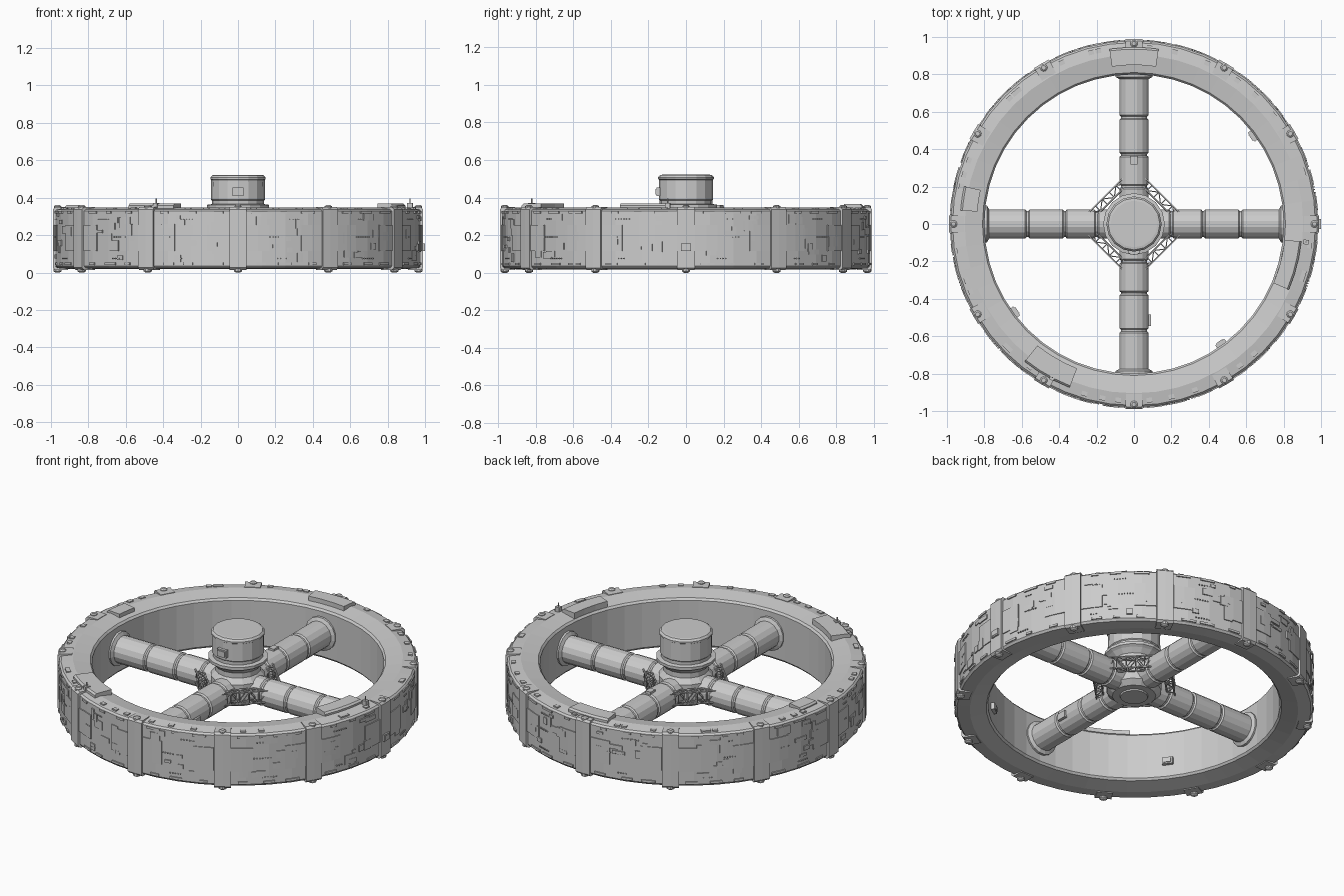
import bpy, bmesh, math, random
from mathutils import Vector, Matrix

if "Cube" in bpy.data.objects:
    bpy.data.objects.remove(bpy.data.objects["Cube"])

random.seed(4)
R = math.radians


def finish(bm, name, smooth=None):
    bmesh.ops.recalc_face_normals(bm, faces=bm.faces)
    me = bpy.data.meshes.new(name)
    bm.to_mesh(me)
    bm.free()
    ob = bpy.data.objects.new(name, me)
    bpy.context.collection.objects.link(ob)
    if smooth:
        bpy.context.view_layer.objects.active = ob
        ob.select_set(True)
        bpy.ops.object.shade_smooth_by_angle(angle=R(smooth))
        ob.select_set(False)
    return ob


def sweep(bm, profile, n, mat=Matrix(), closed=False, phase=0):
    """Turn an (r, z) profile about z; open profiles get end caps."""
    rows = [[bm.verts.new(mat @ Vector((r * math.cos(a), r * math.sin(a), z))) for r, z in profile]
            for a in (phase + 2 * math.pi * i / n for i in range(n))]
    m = len(profile)
    for i in range(n):
        p, q = rows[i], rows[(i + 1) % n]
        for j in range(m if closed else m - 1):
            k = (j + 1) % m
            bm.faces.new((p[j], q[j], q[k], p[k]))
    if not closed:
        bm.faces.new([row[0] for row in rows])
        bm.faces.new([row[-1] for row in rows])


def arc_plate(bm, mid, width, r0, r1, z0, z1, n=2, bevel=0.0):
    """Curved block centred on angle mid (degrees); width in degrees."""
    prof = [(r0, z0), (r1 - bevel, z0), (r1, z0 + bevel), (r1, z1 - bevel), (r1 - bevel, z1), (r0, z1)]
    if not bevel:
        prof = [(r0, z0), (r1, z0), (r1, z1), (r0, z1)]
    rows = []
    for i in range(n + 1):
        a = R(mid + width * (i / n - 0.5))
        rows.append([bm.verts.new((r * math.cos(a), r * math.sin(a), z)) for r, z in prof])
    m = len(prof)
    for p, q in zip(rows, rows[1:]):
        for j in range(m):
            bm.faces.new((p[j], q[j], q[(j + 1) % m], p[(j + 1) % m]))
    bm.faces.new(rows[0])
    bm.faces.new(rows[-1])


def box(bm, size, ang, r, z):
    """Box with size (radial, tangential, vertical) at polar position."""
    m = Matrix.Rotation(R(ang), 4, 'Z') @ Matrix.Translation((r, 0, z)) @ Matrix.Diagonal((*size, 1))
    bmesh.ops.create_cube(bm, size=1, matrix=m)


def strut(bm, a, b, r):
    a, b = Vector(a), Vector(b)
    q = (b - a).to_track_quat('Z', 'Y').to_matrix().to_4x4()
    sweep(bm, [(r, 0), (r, (b - a).length)], 5, Matrix.Translation(a) @ q)


# Main ring
bm = bmesh.new()
sweep(bm, [(0.80, 0.05), (0.81, 0.038), (0.90, 0.018), (0.97, 0.024), (0.98, 0.036),
           (0.98, 0.328), (0.97, 0.338), (0.905, 0.348), (0.81, 0.332), (0.80, 0.32)], 48, closed=True)
finish(bm, "habitat_ring")

# Ribs and bolts around the ring
bm = bmesh.new()
bolts = bmesh.new()
for i in range(12):
    a = i * 30
    arc_plate(bm, a, 5.4, 0.91, 0.99, 0.014, 0.35, 2, 0.012)
    rot = Matrix.Rotation(R(a), 4, 'Z') @ Matrix.Translation((0.965, 0, 0))
    sweep(bolts, [(0.012, 0), (0.022, 0.006), (0.022, 0.03)], 10, rot)
    sweep(bolts, [(0.02, 0.34), (0.02, 0.354), (0.012, 0.36)], 10, rot)
finish(bm, "ring_ribs")
finish(bolts, "rib_bolts")

# Hull panels on the outer wall
bm = bmesh.new()
for i in range(12):
    a = i * 30
    for s in (-1, 1):
        arc_plate(bm, a + s * 6.3, 7, 0.95, 0.984, 0.115, 0.255, 2)
    for k in range(9):
        w = random.uniform(1.2, 5)
        h = random.uniform(0.015, 0.06)
        z = random.uniform(0.05, 0.32 - h)
        arc_plate(bm, a + random.uniform(6, 24), w, 0.95, 0.98 + random.uniform(0.003, 0.0055), z, z + h, 2)
    for z in (0.04, 0.315):
        for k in range(3):
            arc_plate(bm, a + 7 + k * 8 + random.uniform(-1, 1), random.uniform(2, 5), 0.95, 0.986, z, z + 0.013, 2)
finish(bm, "hull_panels")

# Rows of small fittings
bm = bmesh.new()
for i in range(12):
    for z in (0.075, 0.19, 0.285):
        a = i * 30 + random.uniform(6, 18)
        for k in range(random.randint(3, 7)):
            box(bm, (0.01, 0.006, 0.005), a + k * 0.9, 0.981, z)
    for k in range(3):
        box(bm, (0.025, 0.03, 0.012), i * 30 + random.uniform(5, 25), 0.945, 0.342)
finish(bm, "hull_fittings")

# Raised roof blocks on the ring, with antennas
bm = bmesh.new()
for ang, wid, r0, r1, top in ((90, 16, 0.84, 0.945, 0.366), (-14.5, 17, 0.80, 0.90, 0.368),
                              (240, 17, 0.82, 0.94, 0.368), (171.5, 8, 0.83, 0.93, 0.36)):
    arc_plate(bm, ang, wid, r0 + 0.01, r1, 0.31, top, 3, 0.01)
for ang, r in ((242, 0.93), (-6, 0.925)):
    box(bm, (0.03, 0.025, 0.035), ang, r, 0.355)
    c, s = r * math.cos(R(ang)), r * math.sin(R(ang))
    strut(bm, (c, s, 0.35), (c, s, 0.395), 0.004)
finish(bm, "roof_blocks")

# Inner and outer wall hatches
bm = bmesh.new()
for ang in (36.5, 216.5, 306):
    box(bm, (0.03, 0.06, 0.04), ang, 0.795, 0.14)
    box(bm, (0.04, 0.04, 0.025), ang, 0.795, 0.14)
box(bm, (0.03, 0.055, 0.04), 0, 0.984, 0.135)
box(bm, (0.03, 0.04, 0.025), 0, 0.986, 0.135)
finish(bm, "wall_hatches")

# Four spokes: tube with grooves at the joints and a collar at the ring
bm = bmesh.new()
t, g = 0.08, 0.072
prof = [(t, 0.08)]
for r in (0.20, 0.37, 0.57):
    prof += [(t, r - 0.012), (g, r - 0.005), (g, r + 0.005), (t, r + 0.012)]
prof += [(t, 0.775), (0.1, 0.785), (0.1, 0.81)]
for i in range(4):
    m = (Matrix.Translation((0, 0, 0.19)) @ Matrix.Rotation(R(90 * i), 4, 'Z')
         @ Matrix.Rotation(R(90), 4, 'Y'))
    sweep(bm, prof, 16, m, phase=R(11.25))
finish(bm, "spokes")

# Hatches on the spokes
bm = bmesh.new()
box(bm, (0.045, 0.035, 0.03), 90, 0.34, 0.265)
m = Matrix.Translation((0.08, -0.515, 0.18)) @ Matrix.Diagonal((0.02, 0.06, 0.04, 1))
bmesh.ops.create_cube(bm, size=1, matrix=m)
finish(bm, "spoke_hatches")

# Central hub and tower
bm = bmesh.new()
sweep(bm, [(0.075, 0.10), (0.078, 0.108), (0.12, 0.108), (0.15, 0.135), (0.15, 0.25), (0.125, 0.28),
           (0.125, 0.31), (0.15, 0.335), (0.165, 0.345), (0.165, 0.362), (0.14, 0.366), (0.14, 0.385),
           (0.145, 0.39), (0.143, 0.495), (0.148, 0.498), (0.148, 0.508), (0.138, 0.52), (0.125, 0.522)], 16)
finish(bm, "hub_tower")
bm = bmesh.new()
box(bm, (0.03, 0.06, 0.045), -90, 0.143, 0.432)
box(bm, (0.04, 0.045, 0.03), -90, 0.143, 0.432)
finish(bm, "tower_hatch")

# Box trusses bracing neighbouring spokes
bm = bmesh.new()
for i in range(4):
    rot = Matrix.Rotation(R(45 + 90 * i), 4, 'Z')
    n, zs, ds = 5, (0.165, 0.235), (0.175, 0.215)

    def P(d, k, z):
        return rot @ Vector((d, -0.13 + 0.26 * k / n, z))
    for d in ds:
        for z in zs:
            strut(bm, P(d, 0, z), P(d, n, z), 0.005)
    for k in range(n + 1):
        for z in zs:
            strut(bm, P(ds[0], k, z), P(ds[1], k, z), 0.003)
        for d in ds:
            strut(bm, P(d, k, zs[0]), P(d, k, zs[1]), 0.003)
    for k in range(n):
        e = k % 2
        for d in ds:
            strut(bm, P(d, k, zs[e]), P(d, k + 1, zs[1 - e]), 0.003)
        for z in zs:
            strut(bm, P(ds[e], k, z), P(ds[1 - e], k + 1, z), 0.003)
finish(bm, "hub_trusses")
